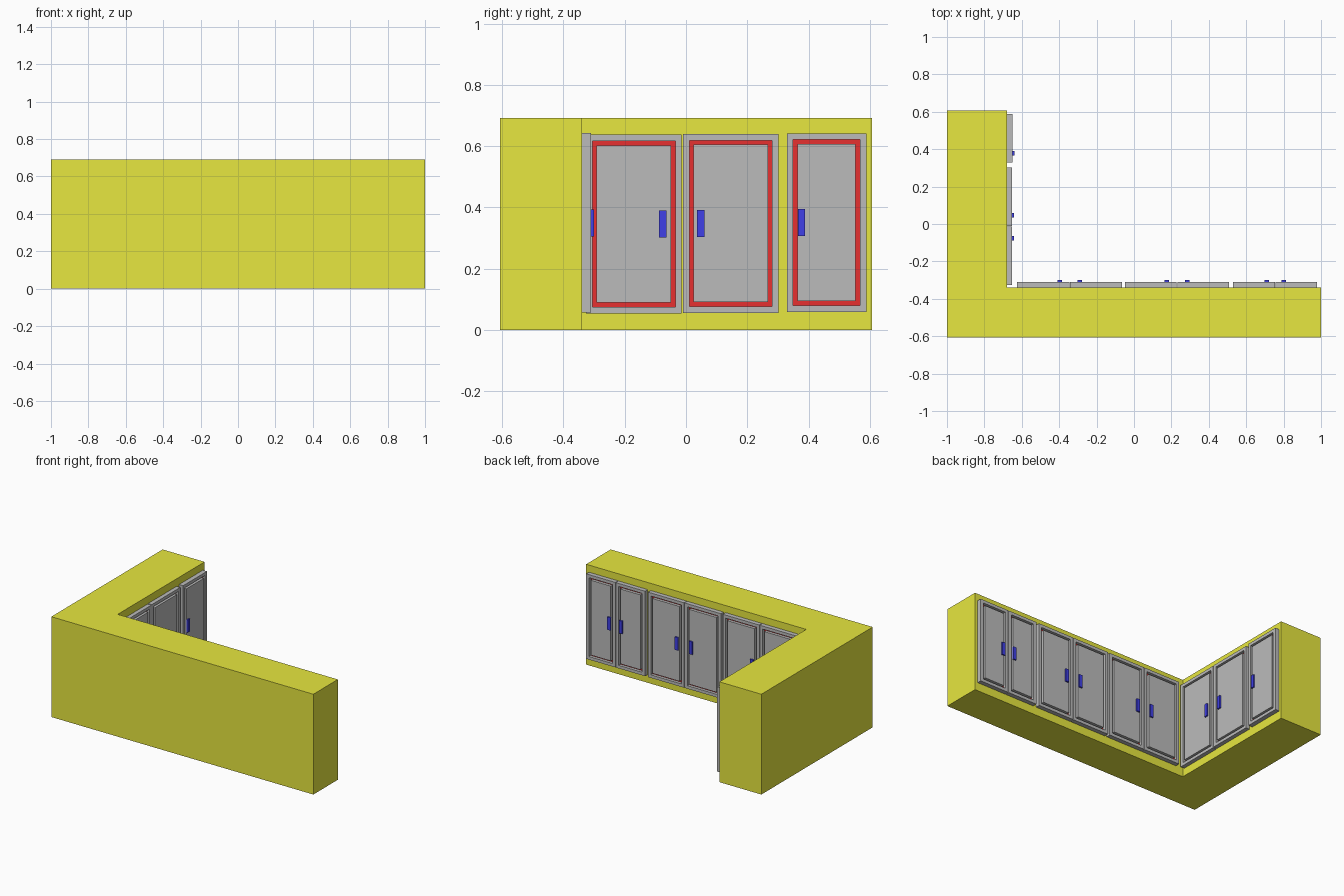
import bpy, bmesh

if "Cube" in bpy.data.objects:
    bpy.data.objects.remove(bpy.data.objects["Cube"])


def material(name, rgb):
    m = bpy.data.materials.new(name)
    m.diffuse_color = (*rgb, 1)
    m.use_nodes = True
    m.node_tree.nodes["Principled BSDF"].inputs["Base Color"].default_value = m.diffuse_color
    return m


YELLOW = material("yellow", (0.8, 0.8, 0.05))
GREY = material("grey", (0.5, 0.5, 0.5))
RED = material("red", (0.8, 0.03, 0.03))
BLUE = material("blue", (0.05, 0.05, 0.8))


def finish(name, bm, mats):
    bmesh.ops.recalc_face_normals(bm, faces=bm.faces[:])
    mesh = bpy.data.meshes.new(name)
    bm.to_mesh(mesh)
    bm.free()
    for m in mats:
        mesh.materials.append(m)
    ob = bpy.data.objects.new(name, mesh)
    bpy.context.collection.objects.link(ob)
    return ob


# u runs along the wall, d is the distance out from the cabinet face
def long_wall(u, d, z):
    return (u, -0.34 + d, z)


def short_wall(u, d, z):
    return (-0.68 + d, u, z)


def panel(name, wall, u0, u1, z0, z1, steps, mats, red_band=None):
    """Stack of rectangle loops (margin, distance), bridged and capped."""
    bm = bmesh.new()
    loops = []
    for m, d in steps:
        corners = [(u0 + m, z0 + m), (u1 - m, z0 + m), (u1 - m, z1 - m), (u0 + m, z1 - m)]
        loops.append([bm.verts.new(wall(u, d, z)) for u, z in corners])
    for k, (a, b) in enumerate(zip(loops, loops[1:])):
        for i in range(4):
            j = (i + 1) % 4
            f = bm.faces.new((a[i], a[j], b[j], b[i]))
            f.material_index = int(k == red_band)
    bm.faces.new(loops[0])
    bm.faces.new(loops[-1])
    return finish(name, bm, mats)


def door(name, wall, u0, u1, z0, z1, handle_u, thick=0.03):
    # slab with a recessed red groove around the centre panel
    floor = thick - 0.02
    steps = [(0, 0), (0, thick), (0.021, thick), (0.021, floor),
             (0.035, floor), (0.035, thick)]
    panel(name, wall, u0, u1, z0, z1, steps, [GREY, RED], red_band=3)
    # handle
    zc = (z0 + z1) / 2
    panel(name + "_handle", wall, handle_u - 0.012, handle_u + 0.012,
          zc - 0.044, zc + 0.044, [(0, thick), (0, thick + 0.01)], [BLUE])


# L-shaped cabinet body
bm = bmesh.new()
outline = [(-1, -0.607), (1, -0.607), (1, -0.34), (-0.68, -0.34), (-0.68, 0.607), (-1, 0.607)]
base = bm.faces.new([bm.verts.new((x, y, 0)) for x, y in outline])
ext = bmesh.ops.extrude_face_region(bm, geom=[base])
bmesh.ops.translate(bm, vec=(0, 0, 0.692),
                    verts=[v for v in ext["geom"] if isinstance(v, bmesh.types.BMVert)])
finish("cabinet_body", bm, [YELLOW])

# three door pairs on the long wall, handles towards each pair's middle
for i, (a, mid, b, off) in enumerate([(-0.625, -0.344, -0.064, 0.054),
                                      (-0.049, 0.23, 0.507, 0.055),
                                      (0.53, 0.755, 0.979, 0.045)]):
    door(f"long_door_{i}_left", long_wall, a, mid - 0.002, 0.057, 0.643, mid - off)
    door(f"long_door_{i}_right", long_wall, mid + 0.002, b, 0.057, 0.643, mid + off)

# one pair and one single door on the short wall
door("short_door_0", short_wall, -0.327, -0.014, 0.054, 0.638, -0.076, 0.028)
door("short_door_1", short_wall, -0.010, 0.302, 0.056, 0.640, 0.048, 0.028)
door("short_door_2", short_wall, 0.329, 0.589, 0.059, 0.642, 0.377, 0.031)
